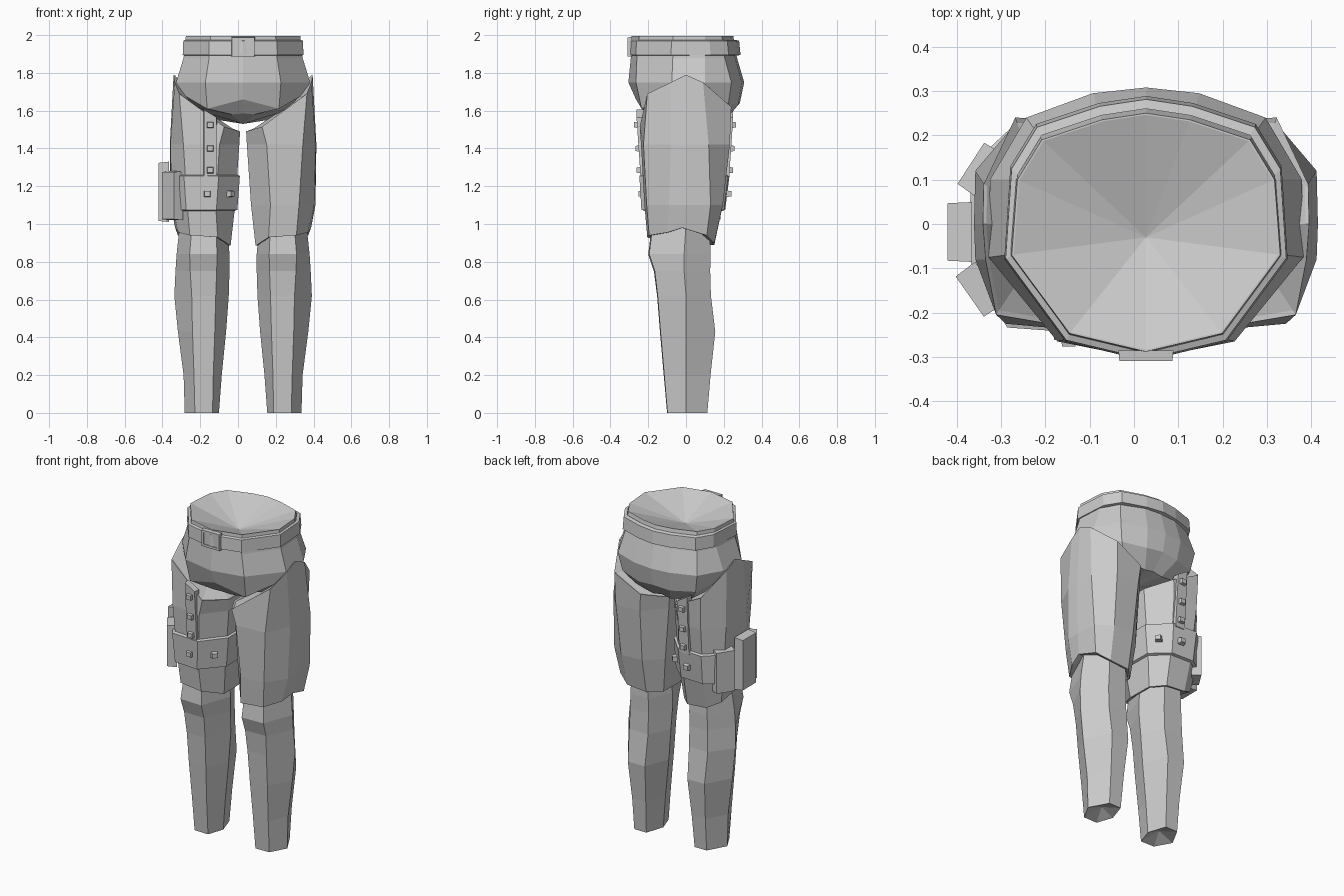
import bpy, bmesh, math
from mathutils import Vector, Matrix

if "Cube" in bpy.data.objects:
    bpy.data.objects.remove(bpy.data.objects["Cube"])

CX = 0.027  # centre line of the body
cloth = bpy.data.materials.new("grey cloth")
cloth.diffuse_color = (0.6, 0.6, 0.6, 1)
cloth.use_nodes = True
cloth.node_tree.nodes["Principled BSDF"].inputs["Base Color"].default_value = cloth.diffuse_color


def finish(name, bm):
    bmesh.ops.recalc_face_normals(bm, faces=bm.faces)
    me = bpy.data.meshes.new(name)
    bm.to_mesh(me)
    bm.free()
    me.materials.append(cloth)
    ob = bpy.data.objects.new(name, me)
    bpy.context.collection.objects.link(ob)
    return ob


def loft(name, rings, start=None, end=None, closed=False):
    """Skin rings of points; start and end are optional fan centres."""
    bm = bmesh.new()
    vs = [[bm.verts.new(p) for p in r] for r in rings]
    n = len(vs[0])
    pairs = list(zip(vs, vs[1:]))
    if closed:
        pairs.append((vs[-1], vs[0]))
    for a, b in pairs:
        for i in range(n):
            j = (i + 1) % n
            bm.faces.new((a[i], a[j], b[j], b[i]))
    for centre, ring in ((start, vs[0]), (end, vs[-1])):
        if centre is not None:
            c = bm.verts.new(centre)
            for i in range(n):
                bm.faces.new((ring[i], ring[(i + 1) % n], c))
    return finish(name, bm)


def box(name, loc, size, rot=0.0, tilt=0.0, taper=1.0):
    """Box whose local -y face can be tapered, turned about z."""
    bm = bmesh.new()
    bmesh.ops.create_cube(bm, size=1)
    for v in bm.verts:
        k = taper if v.co.y < 0 else 1
        v.co = Vector((v.co.x * size[0] * k, v.co.y * size[1], v.co.z * size[2] * k))
    m = Matrix.Translation(loc) @ Matrix.Rotation(rot, 4, 'Z') @ Matrix.Rotation(tilt, 4, 'X')
    bmesh.ops.transform(bm, matrix=m, verts=bm.verts)
    return finish(name, bm)


def side(ring, s):
    return [(CX + s * u, y, z) for u, y, z in ring]


def scaled(ring, k, dz=0.0, c=(0.21, 0.0)):
    return [(c[0] + (u - c[0]) * k, c[1] + (y - c[1]) * k, z + dz) for u, y, z in ring]


def at(z, pts):
    return [(u, y, z) for u, y in pts]


def full(half):
    """Mirror a back-to-front half outline into a closed ring."""
    return [(CX + u, y, z) for u, y, z in half] + [(CX - u, y, z) for u, y, z in half[-2:0:-1]]


# Pelvis with sunken waist
waist = [(0, .25), (.10, .235), (.235, .19), (.29, .10), (.303, -.07), (.172, -.247), (0, -.288)]
hips = [
    at(1.995, [(u * .985, y * .985) for u, y in waist]),
    at(1.995, waist),
    at(1.88, [(0, .27), (.11, .26), (.245, .205), (.305, .10), (.315, -.07), (.18, -.26), (0, -.292)]),
    at(1.75, [(0, .308), (.12, .295), (.27, .24), (.352, .10), (.355, -.075), (.20, -.265), (0, -.305)]),
    [(0, .285, 1.64), (.11, .275, 1.63), (.25, .225, 1.64), (.345, .09, 1.70),
     (.345, -.08, 1.70), (.19, -.235, 1.61), (0, -.265, 1.66)],
    [(0, .20, 1.55), (.06, .20, 1.54), (.19, .18, 1.56), (.30, .08, 1.62),
     (.30, -.08, 1.62), (.06, -.20, 1.58), (0, -.205, 1.585)],
]
loft("pelvis", [full(h) for h in hips], start=(CX, -.03, 1.90), end=(CX, 0, 1.53))

# Belt
def belt_ring(z, k, d):
    return full(at(z, [(u * k, y * k + (d if y > 0 else -d * .2)) for u, y in waist]))

loft("belt", [belt_ring(1.975, 1.0, .01), belt_ring(1.97, 1.045, .02), belt_ring(1.895, 1.055, .025),
              belt_ring(1.89, 1.0, .01)], closed=True)

# Buckle frame and plate
def rect(y, hw, hh):
    return [(CX + a * hw, y, 1.938 + b * hh) for a, b in ((-1, -1), (1, -1), (1, 1), (-1, 1))]

loft("buckle_frame", [rect(-.285, .062, .052), rect(-.309, .060, .050), rect(-.309, .046, .036),
                      rect(-.285, .046, .036)], closed=True)
box("buckle_plate", (CX, -.297, 1.938), (.094, .012, .075))

# Thigh outline: front outer, three outer, two back, two inner, front inner
thigh = [
    [(.338, -.205, 1.69), (.362, -.08, 1.75), (.368, 0, 1.79), (.366, .09, 1.75), (.295, .24, 1.62),
     (.12, .235, 1.53), (.016, .10, 1.49), (.016, -.10, 1.49), (.10, -.245, 1.515)],
    at(1.42, [(.316, -.225), (.385, -.08), (.388, 0), (.385, .12), (.29, .232),
              (.13, .225), (.02, .10), (.02, -.10), (.125, -.238)]),
    at(1.10, [(.296, -.208), (.376, -.09), (.383, 0), (.372, .13), (.28, .195),
              (.14, .19), (.045, .10), (.042, -.10), (.145, -.22)]),
    [(.282, -.195, .94), (.342, -.10, .955), (.36, -.02, .98), (.345, .11, .94), (.27, .15, .90),
     (.14, .15, .89), (.07, .08, .885), (.066, -.08, .885), (.135, -.205, .93)],
]
# Lower leg outline: front outer, outer, back outer, back inner, inner, front inner
shin = [
    at(1.00, [(.27, -.175), (.335, 0), (.255, .125), (.145, .125), (.085, 0), (.145, -.18)]),
    at(.84, [(.283, -.195), (.352, -.01), (.262, .13), (.14, .13), (.072, -.01), (.138, -.2)]),
    at(.75, [(.28, -.165), (.358, -.01), (.265, .128), (.14, .128), (.072, -.01), (.14, -.17)]),
    at(.62, [(.272, -.15), (.364, 0), (.268, .132), (.14, .132), (.076, 0), (.145, -.153)]),
    at(.43, [(.268, -.135), (.345, 0), (.262, .155), (.145, .155), (.09, 0), (.15, -.138)]),
    at(.20, [(.26, -.115), (.315, 0), (.25, .13), (.157, .13), (.113, 0), (.158, -.118)]),
    at(0, [(.255, -.098), (.309, 0), (.247, .113), (.165, .113), (.128, 0), (.162, -.1)]),
]
for s, label in ((-1, "right"), (1, "left")):
    rings = [scaled(thigh[0], .95, -.004)] + thigh + [scaled(thigh[-1], .93)]
    loft(label + "_thigh", [side(r, s) for r in rings],
         start=(CX + s * .2, 0, 1.60), end=(CX + s * .21, 0, 1.0))
    loft(label + "_lower_leg", [side(r, s) for r in shin],
         start=(CX + s * .21, 0, 1.0), end=(CX + s * .21, 0, .04))

# Thigh band on the right leg
def thigh_at(z):
    t = (1.42 - z) / .32
    return [(a[0] + (b[0] - a[0]) * t, a[1] + (b[1] - a[1]) * t, z) for a, b in zip(thigh[1], thigh[2])]

loft("thigh_band", [side(scaled(thigh_at(z), k), -1) for z, k in
                    ((1.26, 1.0), (1.255, 1.08), (1.075, 1.08), (1.07, 1.0))], closed=True)

# Hanging straps with studs, front and back
X = -.147
for f, label in ((-1, "front"), (1, "back")):
    off = 0 if f < 0 else -.012
    def strap_ring(z, y, slope):
        return [(X - .036, f * (y + off - .04), z + slope), (X + .036, f * (y + off - .04), z - slope),
                (X + .033, f * (y + off), z - slope), (X - .033, f * (y + off), z + slope)]
    top, low = strap_ring(1.585, .262, .02), strap_ring(1.24, .24, 0)
    loft(label + "_strap", [top, low], start=sum((Vector(p) for p in top), Vector()) / 4,
         end=sum((Vector(p) for p in low), Vector()) / 4)
    turn = 0 if f < 0 else math.pi
    for i, (z, y) in enumerate(((1.525, .262), (1.40, .254), (1.285, .247), (1.16, .238))):
        x = X if i < 3 else X - .015
        box(f"{label}_stud_{i}", (x, f * (y + off), z), (.040, .028, .036), turn, 0, .75)
    box(f"{label}_inner_stud", (-.04, f * (.172 if f < 0 else .165), 1.16), (.040, .03, .036),
        math.radians(50 if f < 0 else 130), 0, .75)

# Pouches around the outside of the band
for name, x, y, ang, h, z in (("front_pouch", -.348, -.148, -55, .26, 1.15),
                              ("side_pouch", -.393, -.018, -90, .32, 1.17),
                              ("back_pouch", -.345, .122, -123, .26, 1.15)):
    box(name, (x, y, z), (.135 if h > .3 else .115, .055, h), math.radians(ang), 0, .96)
